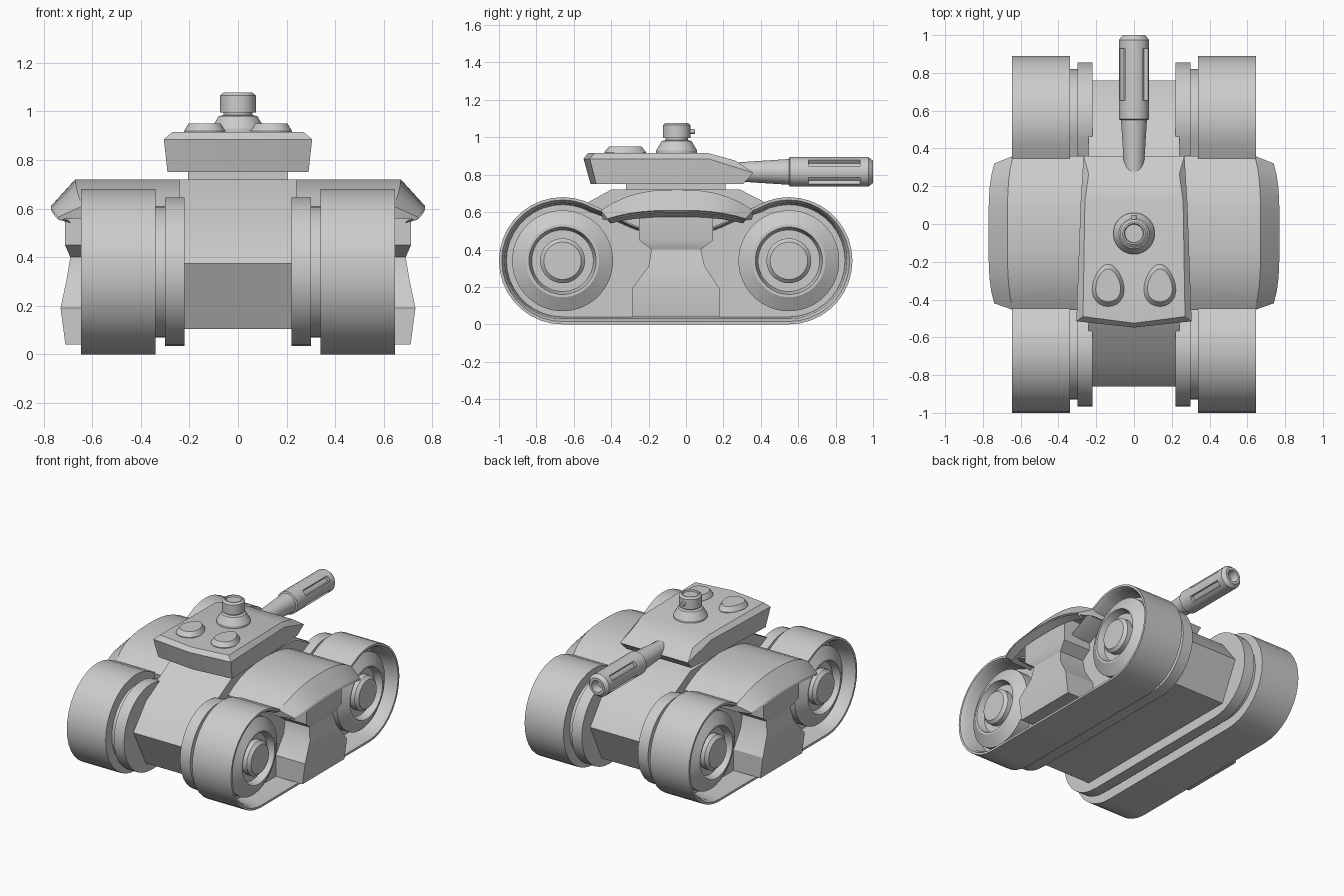
import bpy, bmesh, math
from mathutils import Vector

if "Cube" in bpy.data.objects:
    bpy.data.objects.remove(bpy.data.objects["Cube"])

grey = bpy.data.materials.new("plain grey")
grey.diffuse_color = (0.6, 0.6, 0.6, 1)
grey.use_nodes = True
grey.node_tree.nodes["Principled BSDF"].inputs["Base Color"].default_value = grey.diffuse_color


def loft(name, rings, mirror=False, split=None, slots=False):
    """Skin a list of equal-length point rings and cap both ends."""
    bm = bmesh.new()
    vs = [[bm.verts.new(p) for p in ring] for ring in rings]
    n = len(rings[0])
    for a, b in zip(vs, vs[1:]):
        for i in range(n):
            j = (i + 1) % n
            bm.faces.new((a[i], a[j], b[j], b[i]))
    bm.faces.new(vs[0])
    bm.faces.new(vs[-1])
    if split:
        bmesh.ops.connect_verts(bm, verts=[vs[-1][i] for i in split])
    bmesh.ops.recalc_face_normals(bm, faces=bm.faces[:])
    if slots:
        cut_slots(bm)
    me = bpy.data.meshes.new(name)
    bm.to_mesh(me)
    bm.free()
    me.materials.append(grey)
    ob = bpy.data.objects.new(name, me)
    bpy.context.collection.objects.link(ob)
    bpy.ops.object.select_all(action='DESELECT')
    ob.select_set(True)
    bpy.context.view_layer.objects.active = ob
    bpy.ops.object.shade_smooth_by_angle(angle=math.radians(28))
    if mirror:
        ob.modifiers.new("mirror", 'MIRROR')
    return ob


def lathe(name, profile, centre, axis, n=32, **kw):
    """Turn (position, radius) pairs around an axis."""
    rings = []
    for h, r in profile:
        ring = []
        for k in range(n):
            a = 2 * math.pi * (k + 0.5) / n
            c, s = r * math.cos(a), r * math.sin(a)
            p = {'X': (h, c, s), 'Y': (c, h, s), 'Z': (c, s, h)}[axis]
            ring.append(Vector(p) + Vector(centre))
        rings.append(ring)
    return loft(name, rings, **kw)


BARREL_Z = 0.815


def cut_slots(bm):
    """Sink four long slots into the muzzle sleeve."""
    picked = []
    for f in bm.faces:
        c = f.calc_center_median()
        a = math.degrees(math.atan2(abs(c.z - BARREL_Z), abs(c.x)))
        if 0.7 < c.y < 0.9 and 25 < a < 50 and len(f.verts) == 4:
            picked.append(f)
    res = bmesh.ops.extrude_face_region(bm, geom=picked)
    for v in res['geom']:
        if isinstance(v, bmesh.types.BMVert):
            v.co.x *= 0.72
            v.co.z = BARREL_Z + (v.co.z - BARREL_Z) * 0.72
    bmesh.ops.delete(bm, geom=[f for f in picked if f.is_valid], context='FACES')


# Track outline: two round ends, flat bottom, sagging top run
Y0, Y1, AXLE = -0.66, 0.55, 0.34


def track_loop(x, r):
    pts = []
    for k in range(22):
        a = math.radians(270 - 210 * k / 21)
        pts.append((x, Y0 + r * math.cos(a), AXLE + r * math.sin(a)))
    for y, f in ((-0.39, 0.73), (-0.29, 0.58), (-0.19, 0.46), (-0.11, 0.42)):
        pts.append((x, y, AXLE + r * f))
    mid = Y0 + Y1
    return pts + [(x, mid - y, z) for _, y, z in reversed(pts)]


loft("track", [track_loop(x, r) for x, r in (
    (0.34, 0.34), (0.645, 0.34), (0.645, 0.325), (0.62, 0.31), (0.50, 0.30))], mirror=True)
loft("inner_track_plate", [track_loop(x, r) for x, r in (
    (0.22, 0.305), (0.30, 0.305), (0.30, 0.27), (0.35, 0.27))], mirror=True)

# Wheels with groove and hub
for label, y in (("front", Y0), ("rear", Y1)):
    lathe(label + "_wheel", [(0.48, 0.27), (0.58, 0.27), (0.625, 0.195), (0.625, 0.18),
                             (0.575, 0.165), (0.575, 0.12), (0.615, 0.12), (0.635, 0.10)],
          (0, y, AXLE), 'X', 40, mirror=True)

# Hull between the tracks
hull = [(-0.40, 0.72), (-0.72, 0.545), (-0.86, 0.375), (-0.72, 0.105),
        (0.63, 0.105), (0.76, 0.375), (0.63, 0.545), (0.29, 0.72)]
loft("hull", [[(x, y, z) for y, z in hull] for x in (-0.24, 0.24)])


# Arched fenders with a sloping outer panel
def arch(x, dx, lo, hi, top, end, th):
    upper, lower = [], []
    for k in range(13):
        t = k / 6 - 1
        y = (lo + hi) / 2 + t * (hi - lo) / 2
        px = x - dx * abs(t) ** 4
        z = top - (top - end) * abs(t) ** 2.6
        upper.append((px, y, z))
        lower.append((px, y * 0.98, z - th))
    return upper + lower[::-1]


loft("fender", [arch(0.20, 0, -0.455, 0.36, 0.72, 0.61, 0.05),
                arch(0.67, 0.03, -0.455, 0.36, 0.72, 0.61, 0.05),
                arch(0.77, 0.03, -0.42, 0.32, 0.61, 0.565, 0.01),
                arch(0.72, 0.03, -0.41, 0.31, 0.58, 0.545, 0.005)], mirror=True)

# Side armour: lower block, waist and upper block
loft("side_armour", [[(0.5, a, z), (x, a, z), (x, b, z), (0.5, b, z)] for z, a, b, x in (
    (0.04, -0.29, 0.18, 0.71), (0.19, -0.29, 0.18, 0.73), (0.31, -0.20, 0.10, 0.705),
    (0.40, -0.185, 0.08, 0.69), (0.45, -0.25, 0.145, 0.712), (0.62, -0.25, 0.145, 0.712))],
    mirror=True)

# Turret neck and turret
loft("turret_neck", [[(-0.205, -0.32, z), (0.205, -0.32, z), (0.205, 0.21, z), (-0.205, 0.21, z)]
                     for z in (0.70, 0.77)])


def turret_ring(rear, corner, middle, front):
    half = [corner, middle, front]
    return half + [(-x, y, z) for x, y, z in reversed(half)] + [rear]


loft("turret", [
    turret_ring((0, -0.51, 0.75), (0.29, -0.48, 0.75), (0.27, 0.12, 0.75), (0.255, 0.305, 0.75)),
    turret_ring((0, -0.548, 0.885), (0.305, -0.515, 0.885), (0.282, 0.12, 0.885), (0.267, 0.36, 0.81)),
    turret_ring((0, -0.525, 0.915), (0.27, -0.49, 0.915), (0.26, 0.12, 0.915), (0.24, 0.265, 0.875)),
], split=(1, 4))


# Egg-shaped hatches
def egg(z, s):
    ring = []
    for k in range(24):
        a = 2 * math.pi * k / 24
        c, n = math.cos(a), math.sin(a)
        ring.append((0.137 + s * (0.083 - 0.018 * n) * c, -0.325 + s * 0.112 * n, z))
    return ring


loft("hatch", [egg(0.90, 1), egg(0.92, 1), egg(0.95, 0.78)], mirror=True)

# Cupola and its small knob
lathe("cupola", [(0.90, 0.11), (0.93, 0.11), (0.98, 0.08), (0.985, 0.06), (0.995, 0.06),
                 (0.995, 0.074), (1.065, 0.074), (1.077, 0.06), (1.077, 0.052), (1.068, 0.048)],
      (0, -0.05, 0), 'Z')
lathe("cupola_knob", [(0.0, 0.014), (0.048, 0.014)], (0, 0, 1.032), 'Y', 12)

# Gun barrel and slotted muzzle sleeve
lathe("barrel", [(0.18, 0.045), (0.30, 0.053), (0.56, 0.07)], (0, 0, BARREL_Z), 'Y', 24)
lathe("muzzle_sleeve", [(0.55, 0.07), (0.555, 0.08), (0.655, 0.08), (0.93, 0.08), (0.975, 0.08),
                        (1.0, 0.06), (1.0, 0.042), (0.94, 0.036)],
      (0, 0, BARREL_Z), 'Y', 24, slots=True)
